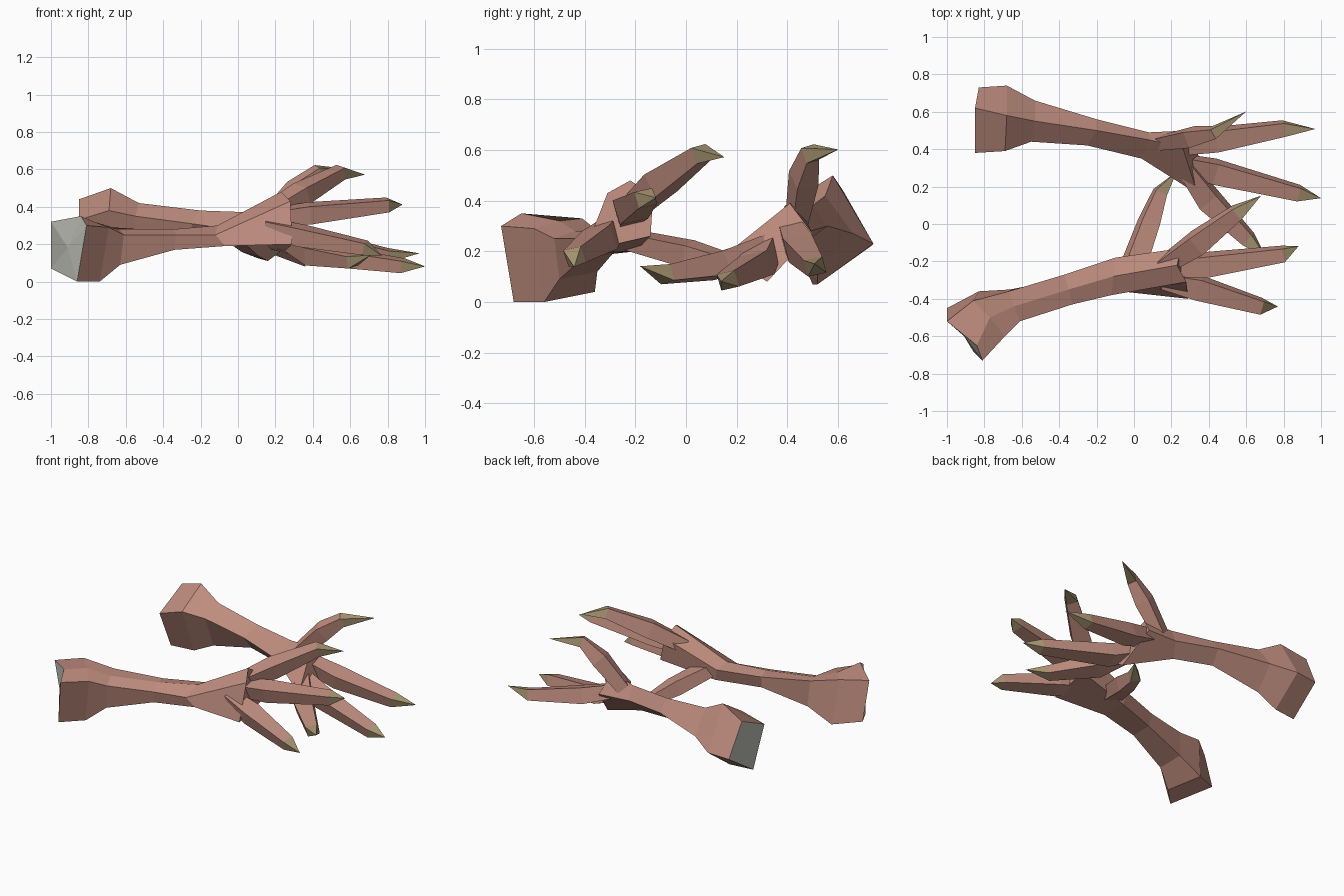
import bpy, bmesh
from mathutils import Vector

if "Cube" in bpy.data.objects:
    bpy.data.objects.remove(bpy.data.objects["Cube"])


def material(name, rgb):
    m = bpy.data.materials.new(name)
    m.diffuse_color = (*rgb, 1)
    m.use_nodes = True
    m.node_tree.nodes["Principled BSDF"].inputs["Base Color"].default_value = m.diffuse_color
    return m


SKIN = material("pink skin", (0.52, 0.265, 0.21))
CLAW = material("olive claw", (0.40, 0.31, 0.17))
BONE = material("grey bone", (0.52, 0.53, 0.48))


def loft(name, rings, mats, poke_start=False):
    """Bridge rings of equal size; material 1 goes on the start cap or on the last segment."""
    bm = bmesh.new()
    loops = [[bm.verts.new(p) for p in r] for r in rings]
    n = len(rings[0])
    for s, (a, b) in enumerate(zip(loops, loops[1:])):
        for i in range(n):
            j = (i + 1) % n
            f = bm.faces.new((a[i], a[j], b[j], b[i]))
            if not poke_start and s == len(loops) - 2:
                f.material_index = 1
    start = bm.faces.new(loops[0])
    bm.faces.new(loops[-1])
    if poke_start:
        start.material_index = 1
        bmesh.ops.poke(bm, faces=[start])
    else:
        bmesh.ops.remove_doubles(bm, verts=loops[-1], dist=0.01)
    bmesh.ops.recalc_face_normals(bm, faces=bm.faces[:])
    me = bpy.data.meshes.new(name)
    bm.to_mesh(me)
    bm.free()
    for m in mats:
        me.materials.append(m)
    ob = bpy.data.objects.new(name, me)
    bpy.context.collection.objects.link(ob)


def toe(name, path, widths=(.05, .07, .045), heights=(.05, .06, .04)):
    """Four-sided tapered toe; the last path point is the claw tip."""
    pts = [Vector(p) for p in path]
    rings = []
    for i, p in enumerate(pts):
        t = (pts[min(i + 1, len(pts) - 1)] - pts[max(i - 1, 0)]).normalized()
        side = t.cross(Vector((0, 0, 1))).normalized()
        up = side.cross(t)
        w, h = (widths[i], heights[i]) if i < len(pts) - 1 else (0.002, 0.002)
        rings.append([p + side * w * a + up * h * b
                      for a, b in ((1, 0.6), (-0.6, 1), (-1, -0.6), (0.6, -1))])
    loft(name, rings, (SKIN, CLAW))


# Front leg: cut stump, narrow shank, flared palm
loft("front_leg", [
    [(-.81, -.73, .30), (-.84, -.65, .35), (-1, -.52, .32), (-1, -.45, .07), (-.86, -.68, 0)],
    [(-.69, -.60, .29), (-.77, -.50, .32), (-.86, -.41, .33), (-.83, -.36, .04), (-.74, -.56, 0)],
    [(-.61, -.52, .25), (-.64, -.44, .28), (-.67, -.36, .29), (-.66, -.35, .12), (-.63, -.50, .09)],
    [(-.33, -.43, .25), (-.35, -.35, .28), (-.37, -.27, .27), (-.36, -.29, .19), (-.34, -.41, .17)],
    [(-.12, -.38, .25), (-.11, -.28, .30), (-.10, -.18, .28), (-.08, -.20, .20), (-.07, -.36, .19)],
    [(.28, -.31, .43), (.23, -.22, .48), (.25, -.13, .42), (.29, -.14, .26), (.29, -.40, .20)],
], (SKIN, BONE), True)

# Back leg
loft("back_leg", [
    [(-.85, .38, .33), (-.85, .62, .44), (-.83, .73, .22), (-.85, .50, .07)],
    [(-.69, .39, .38), (-.68, .58, .50), (-.68, .74, .23), (-.69, .52, .07)],
    [(-.55, .44, .35), (-.53, .55, .42), (-.53, .66, .27), (-.55, .52, .14)],
    [(-.25, .42, .31), (-.20, .50, .38), (-.20, .56, .30), (-.23, .47, .23)],
    [(.04, .35, .27), (.08, .45, .37), (.08, .49, .28), (.04, .42, .20)],
    [(.34, .16, .19), (.26, .41, .39), (.30, .50, .27), (.36, .32, .08)],
], (SKIN, BONE), True)

# Toes of both feet
toe("front_raised_toe", [(.16, -.22, .36), (.34, -.10, .47), (.55, .06, .585), (.68, .15, .57)])
toe("front_middle_toe", [(.18, -.23, .34), (.38, -.22, .365), (.80, -.16, .41), (.88, -.12, .41)])
toe("front_outer_toe", [(.15, -.30, .29), (.34, -.34, .245), (.68, -.44, .18), (.77, -.44, .14)])
toe("front_hind_toe", [(-.01, -.24, .25), (.08, .01, .19), (.14, .17, .15), (.23, .28, .16)],
    (.07, .06, .04), (.04, .055, .04))
toe("back_raised_toe", [(.14, .435, .31), (.31, .465, .49), (.43, .49, .585), (.60, .60, .60)],
    (.04, .055, .035))
toe("back_outer_toe", [(.20, .41, .29), (.43, .45, .215), (.80, .51, .14), (.97, .51, .15)])
toe("back_middle_toe", [(.22, .33, .23), (.43, .28, .145), (.88, .165, .085), (1, .14, .08)])
toe("back_hind_toe", [(.27, .31, .22), (.40, .13, .145), (.61, -.08, .11), (.71, -.18, .14)])
